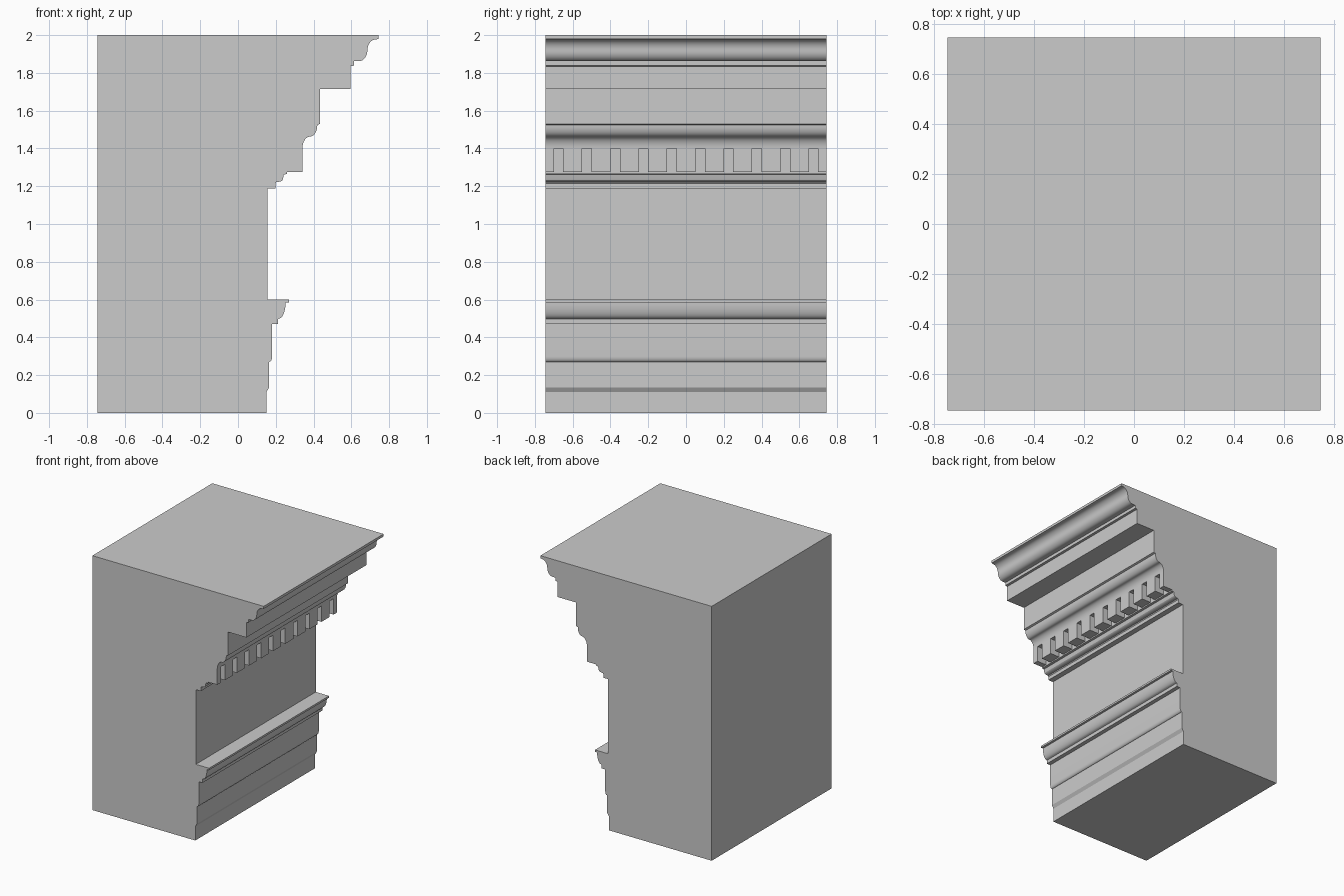
import bpy, bmesh, math

if "Cube" in bpy.data.objects:
    bpy.data.objects.remove(bpy.data.objects["Cube"])

HALF = 0.745  # half the length along y and the back face at x = -HALF


def finish(name, bm):
    bmesh.ops.recalc_face_normals(bm, faces=bm.faces)
    mesh = bpy.data.meshes.new(name)
    bm.to_mesh(mesh)
    bm.free()
    ob = bpy.data.objects.new(name, mesh)
    bpy.context.collection.objects.link(ob)
    return ob


def ovolo(a, b, n=8):
    """Convex quarter round: nearly flat underneath, vertical at the top."""
    pts = []
    for i in range(n + 1):
        t = math.pi / 2 * i / n
        pts.append((a[0] + (b[0] - a[0]) * math.sin(t),
                    a[1] + (b[1] - a[1]) * (1 - math.cos(t))))
    return pts


def cavetto(a, b, n=8):
    """Concave quarter round: vertical at the bottom, flat at the top."""
    return [(x, z) for x, z in reversed(ovolo(b, a, n))]


def s_curve(a, b, first, second):
    """Two quarter rounds joined at the middle."""
    mid = ((a[0] + b[0]) / 2, (a[1] + b[1]) / 2)
    return first(a, mid) + second(mid, b)[1:]


# Moulding profile (x, z), from the foot upwards
profile = [(-HALF, 0), (0.15, 0), (0.15, 0.11), (0.165, 0.135)]
# stepped lower bands
profile += ovolo((0.165, 0.27), (0.181, 0.30), 6)
profile += [(0.181, 0.47), (0.213, 0.47)]
# ledge moulding
profile += [(0.213, 0.498)] + ovolo((0.217, 0.50), (0.252, 0.585))
profile += [(0.27, 0.585), (0.27, 0.60)]
# plain frieze and small bed mouldings
profile += [(0.155, 0.60), (0.155, 1.187), (0.198, 1.187), (0.198, 1.215)]
profile += ovolo((0.203, 1.222), (0.238, 1.238), 5)
profile += [(0.243, 1.262), (0.26, 1.265)]
# recess behind the dentils, then the curved moulding above them
profile += [(0.26, 1.40)]
profile += s_curve((0.341, 1.40), (0.42, 1.525), cavetto, ovolo)
profile += [(0.435, 1.53), (0.435, 1.715), (0.595, 1.715), (0.595, 1.835)]
# crowning moulding
profile += [(0.613, 1.838), (0.613, 1.862)]
profile += s_curve((0.64, 1.862), (0.73, 1.977), ovolo, cavetto)
profile += [(HALF, 1.98), (HALF, 2.0), (-HALF, 2.0)]

# Entablature body: profile extruded along y
bm = bmesh.new()
face = bm.faces.new([bm.verts.new((x, -HALF, z)) for x, z in profile])
res = bmesh.ops.extrude_face_region(bm, geom=[face], use_keep_orig=True)
moved = [v for v in res["geom"] if isinstance(v, bmesh.types.BMVert)]
bmesh.ops.translate(bm, vec=(0, 2 * HALF, 0), verts=moved)
body = finish("entablature_body", bm)
bpy.context.view_layer.objects.active = body
body.select_set(True)
bpy.ops.object.shade_smooth_by_angle(angle=math.radians(28))
body.select_set(False)

# Dentils: nine full blocks and a half block at each end
bm = bmesh.new()
for i in range(-5, 6):
    y0 = max(i * 0.15 - 0.05, -HALF)
    y1 = min(i * 0.15 + 0.05, HALF)
    block = bmesh.ops.create_cube(bm, size=1)["verts"]
    bmesh.ops.scale(bm, vec=(0.081, y1 - y0, 0.125), verts=block)
    bmesh.ops.translate(bm, vec=(0.3005, (y0 + y1) / 2, 1.3375), verts=block)
finish("dentils", bm)
